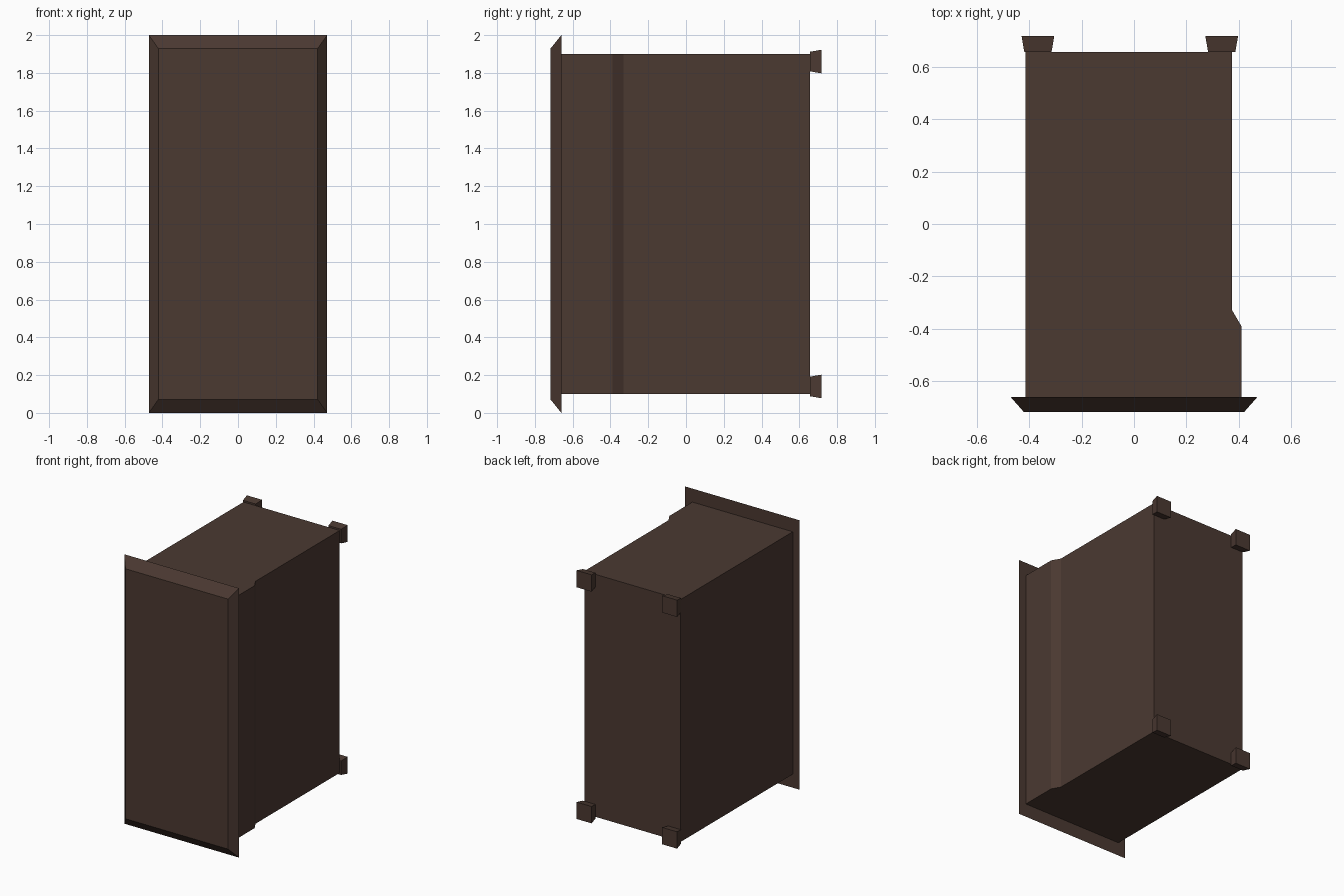
import bpy

if "Cube" in bpy.data.objects:
    bpy.data.objects.remove(bpy.data.objects["Cube"])

brown = bpy.data.materials.new("dark_brown")
brown.diffuse_color = (0.07, 0.041, 0.031, 1)
brown.use_nodes = True
brown.node_tree.nodes["Principled BSDF"].inputs["Base Color"].default_value = brown.diffuse_color


def loft(name, ring_a, ring_b):
    """Closed solid between two matching rings of points."""
    n = len(ring_a)
    faces = [tuple(reversed(range(n))), tuple(range(n, 2 * n))]
    faces += [(i, (i + 1) % n, n + (i + 1) % n, n + i) for i in range(n)]
    mesh = bpy.data.meshes.new(name)
    mesh.from_pydata(list(ring_a) + list(ring_b), [], faces)
    mesh.materials.append(brown)
    obj = bpy.data.objects.new(name, mesh)
    bpy.context.collection.objects.link(obj)
    return obj


def rect(cx, cz, hx, hz, y):
    """Rectangle facing the y axis, wound to face +y."""
    return [(cx - hx, y, cz - hz), (cx - hx, y, cz + hz),
            (cx + hx, y, cz + hz), (cx + hx, y, cz - hz)]


# Cabinet body: plan outline with a step on the right side
plan = [(-0.415, -0.66), (0.41, -0.66), (0.41, -0.39),
        (0.375, -0.33), (0.375, 0.657), (-0.415, 0.657)]
loft("body", [(x, y, 0.1) for x, y in plan], [(x, y, 1.9) for x, y in plan])

# Bevelled front plate
loft("front_plate", rect(0, 1, 0.421, 0.928, -0.718), rect(0, 1, 0.472, 1, -0.66))

# Four flared pegs on the back corners
for side, x in (("left", -0.367), ("right", 0.335)):
    for level, z in (("lower", 0.14), ("upper", 1.86)):
        loft(f"{level}_{side}_back_peg",
             rect(x, z, 0.052, 0.052, 0.657), rect(x, z, 0.0625, 0.0625, 0.718))
